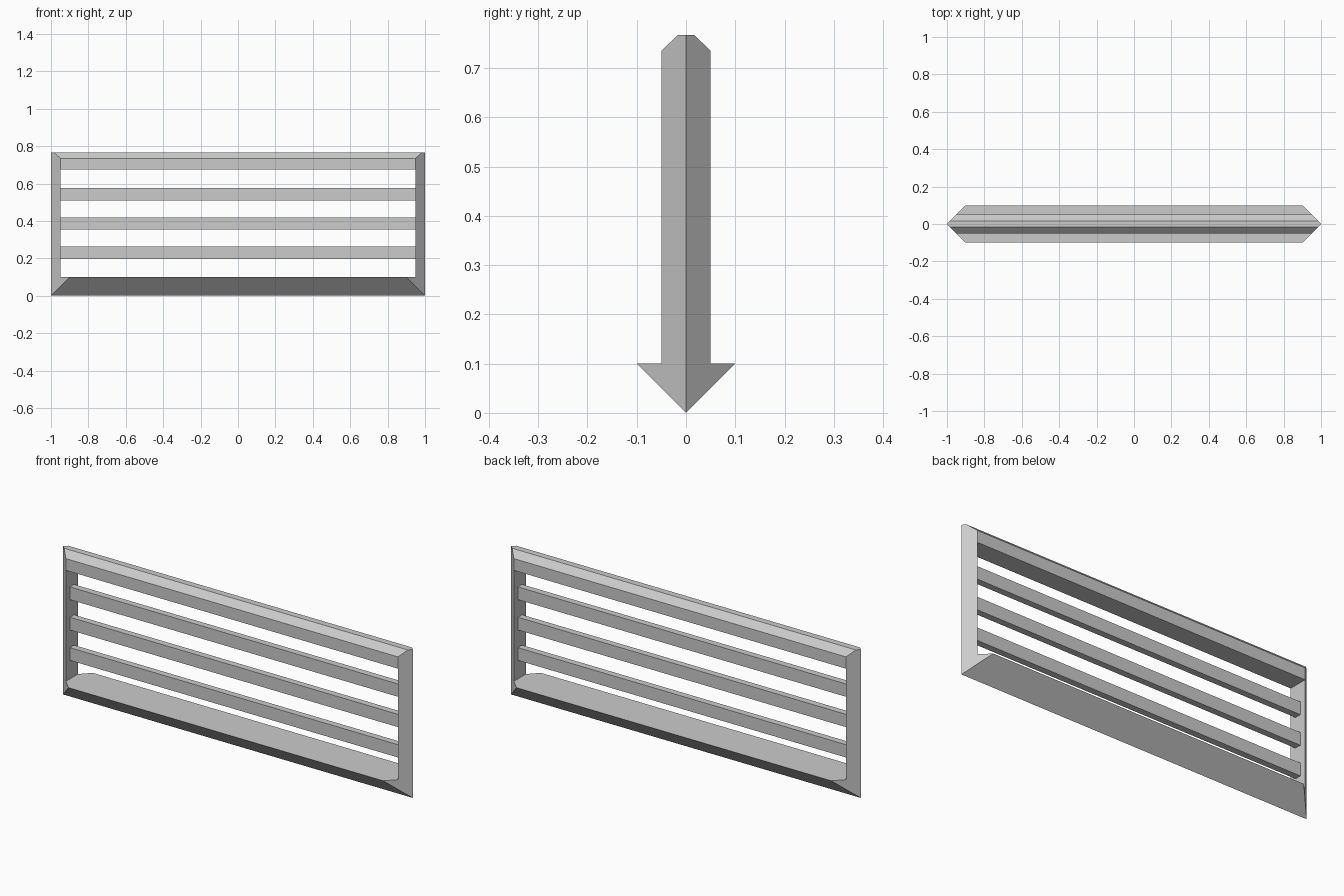
import bpy
import bmesh
from mathutils import Vector

cube = bpy.data.objects.get("Cube")
if cube:
    bpy.data.objects.remove(cube, do_unlink=True)

# One plain grey for everything
grey = bpy.data.materials.new("plain_grey")
grey.use_nodes = True
colour = (0.6, 0.6, 0.6, 1)
grey.diffuse_color = colour
grey.node_tree.nodes["Principled BSDF"].inputs["Base Color"].default_value = colour


def bar(name, profile, x0, x1, mitred=True):
    """Extrude a (y, z) profile along x and trim both ends to a 45 degree point."""
    bm = bmesh.new()
    face = bm.faces.new([bm.verts.new((x0, y, z)) for y, z in profile])
    grown = bmesh.ops.extrude_face_region(bm, geom=[face], use_keep_orig=True)
    moved = [v for v in grown["geom"] if isinstance(v, bmesh.types.BMVert)]
    bmesh.ops.translate(bm, verts=moved, vec=(x1 - x0, 0, 0))
    if mitred:
        for sx in (-1, 1):
            for sy in (-1, 1):
                cut = bmesh.ops.bisect_plane(
                    bm, geom=bm.verts[:] + bm.edges[:] + bm.faces[:],
                    plane_co=(sx, 0, 0), plane_no=Vector((sx, sy, 0)).normalized(),
                    clear_outer=True)
                edges = [e for e in cut["geom_cut"] if isinstance(e, bmesh.types.BMEdge)]
                bmesh.ops.holes_fill(bm, edges=edges)
    bmesh.ops.recalc_face_normals(bm, faces=bm.faces[:])
    mesh = bpy.data.meshes.new(name)
    bm.to_mesh(mesh)
    bm.free()
    mesh.materials.append(grey)
    obj = bpy.data.objects.new(name, mesh)
    bpy.context.collection.objects.link(obj)


def box(half_depth, low, high):
    return [(-half_depth, low), (half_depth, low), (half_depth, high), (-half_depth, high)]


DEPTH, INNER, LONG = 0.05, 0.95, 1.2
BASE_TOP, RAIL_LOW, SHOULDER, TOP = 0.1, 0.674, 0.735, 0.767

# Wedge base with its ridge on the ground
bar("base_wedge", [(0, 0), (0.1, BASE_TOP), (-0.1, BASE_TOP)], -LONG, LONG)

# Top rail with chamfered upper edges
bar("top_rail", [(-DEPTH, RAIL_LOW), (DEPTH, RAIL_LOW), (DEPTH, SHOULDER),
                 (0.017, TOP), (-0.017, TOP), (-DEPTH, SHOULDER)], -LONG, LONG)

# Pointed side posts
post = box(DEPTH, BASE_TOP, RAIL_LOW)
bar("left_post", post, INNER, LONG)
bar("right_post", post, -LONG, -INNER)

# Thin horizontal slats
for i in range(3):
    low = 0.196 + 0.157 * i
    bar(f"slat_{i + 1}", box(0.017, low, low + 0.066), -INNER, INNER, mitred=False)
